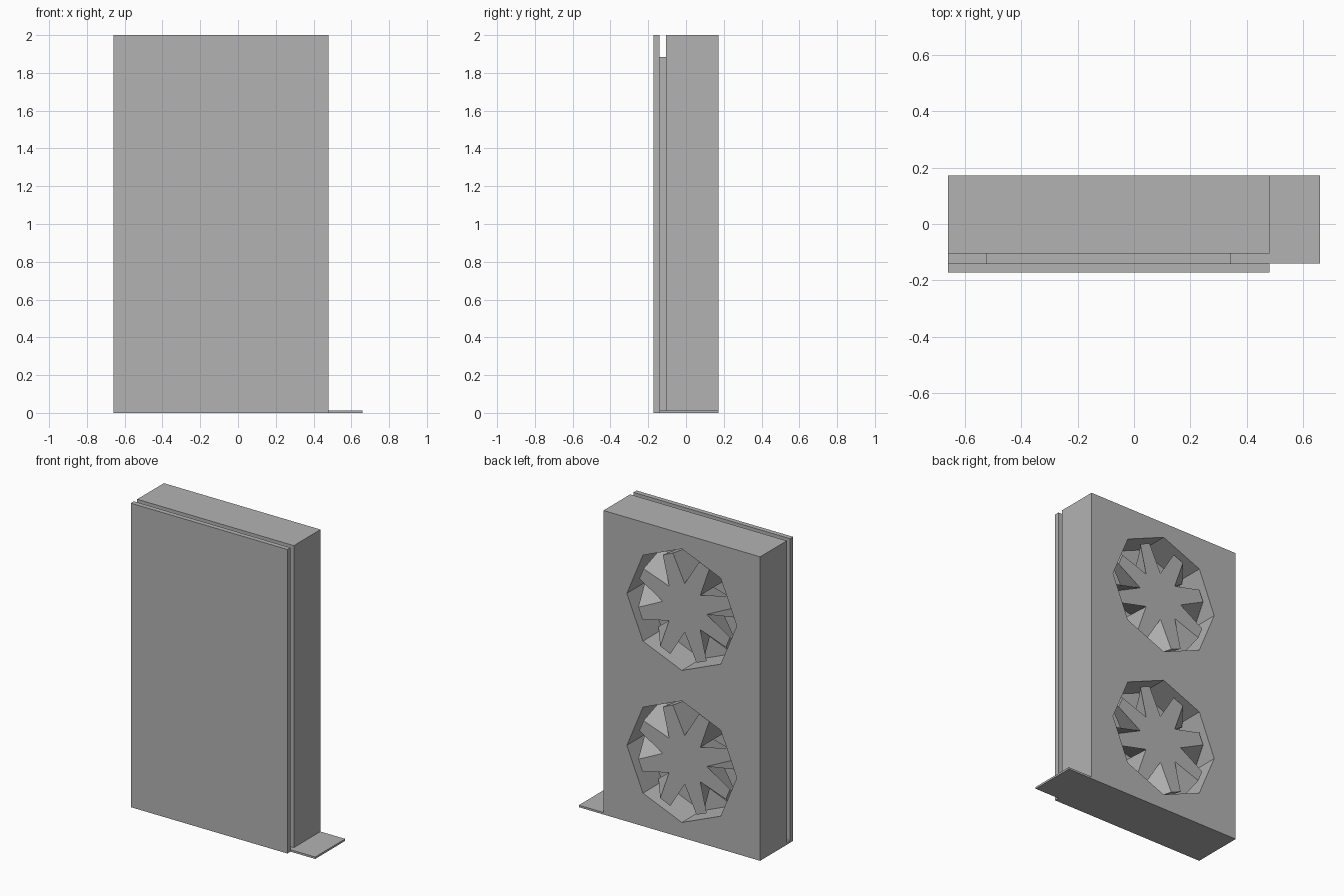
import bpy, bmesh
from math import cos, sin, pi
from mathutils import Vector

cube = bpy.data.objects.get("Cube")
if cube:
    bpy.data.objects.remove(cube, do_unlink=True)

grey = bpy.data.materials.new("mid_grey")
grey.use_nodes = True
COLOUR = (0.45, 0.45, 0.45, 1)
grey.diffuse_color = COLOUR
grey.node_tree.nodes["Principled BSDF"].inputs["Base Color"].default_value = COLOUR

CX = -0.09           # middle of the casing
BACK = 0.172         # back face of the casing
FAN_HEIGHTS = {"lower": 0.5, "upper": 1.5}


def finish(name, bm):
    bmesh.ops.recalc_face_normals(bm, faces=bm.faces)
    mesh = bpy.data.meshes.new(name)
    bm.to_mesh(mesh)
    bm.free()
    mesh.materials.append(grey)
    obj = bpy.data.objects.new(name, mesh)
    bpy.context.collection.objects.link(obj)
    return obj


def box(name, x0, x1, y0, y1, z0, z1):
    bm = bmesh.new()
    bmesh.ops.create_cube(bm, size=1)
    for v in bm.verts:
        v.co = ((x0 + x1) / 2 + v.co.x * (x1 - x0),
                (y0 + y1) / 2 + v.co.y * (y1 - y0),
                (z0 + z1) / 2 + v.co.z * (z1 - z0))
    return finish(name, bm)


def polar(r, a, y, side=0.0):
    """Point at radius r and angle a, moved sideways along the tangent."""
    return Vector((r * cos(a) - side * sin(a), y, r * sin(a) + side * cos(a)))


def octagon_prism(name, r, y0, y1, z):
    bm = bmesh.new()
    ring = [bm.verts.new(polar(r, k * pi / 4, y0) + Vector((CX, 0, z))) for k in range(8)]
    base = bm.faces.new(ring)
    ext = bmesh.ops.extrude_face_region(bm, geom=[base])["geom"]
    bmesh.ops.translate(bm, vec=(0, y1 - y0, 0),
                        verts=[v for v in ext if isinstance(v, bmesh.types.BMVert)])
    return finish(name, bm)


def fan(name, z):
    """Octagonal hub; every side carries a tapered blade skewed with depth."""
    bm = bmesh.new()
    front, rear = BACK - 0.03, BACK - 0.17
    centre = Vector((CX, 0, z))
    hub = {y: [bm.verts.new(polar(0.16, k * pi / 4, y) + centre) for k in range(8)]
           for y in (front, rear)}
    for ring in hub.values():
        bm.faces.new(ring)
    for k in range(8):
        a, n = (k + 0.5) * pi / 4, (k + 1) % 8
        tips = {}
        for y, skew in ((front, 0.01), (rear, 0.13)):
            tips[y] = [bm.verts.new(polar(0.345, a, y, skew + s) + centre)
                       for s in (-0.04, 0.04)]
            bm.faces.new((hub[y][k], tips[y][0], tips[y][1], hub[y][n]))
        f, r = tips[front], tips[rear]
        bm.faces.new((f[0], r[0], r[1], f[1]))
        bm.faces.new((hub[front][k], hub[rear][k], r[0], f[0]))
        bm.faces.new((hub[front][n], f[1], r[1], hub[rear][n]))
    return finish(name, bm)


# Flat panels
box("front_cover", -0.66, 0.48, -0.172, -0.14, 0, 2)
box("inner_board", CX - 0.432, CX + 0.432, -0.14, -0.105, 0.013, 1.885)
box("bottom_plate", -0.66, 0.66, -0.14, BACK, 0, 0.013)

# Casing with two octagonal wells
casing = box("casing", -0.66, 0.48, -0.105, BACK, 0.013, 2)
for side, z in FAN_HEIGHTS.items():
    cutter = octagon_prism(side + "_well_cutter", 0.4, BACK - 0.2, BACK + 0.1, z)
    cutter.hide_render = True
    mod = casing.modifiers.new(side + "_well", "BOOLEAN")
    mod.operation, mod.solver, mod.object = "DIFFERENCE", "EXACT", cutter
    bpy.context.view_layer.objects.active = casing
    bpy.ops.object.modifier_apply(modifier=mod.name)
    bpy.data.objects.remove(cutter, do_unlink=True)

# Fans, each held by a short shaft on the well floor
for side, z in FAN_HEIGHTS.items():
    fan(side + "_fan", z)
    octagon_prism(side + "_fan_shaft", 0.08, BACK - 0.2, BACK - 0.17, z)
